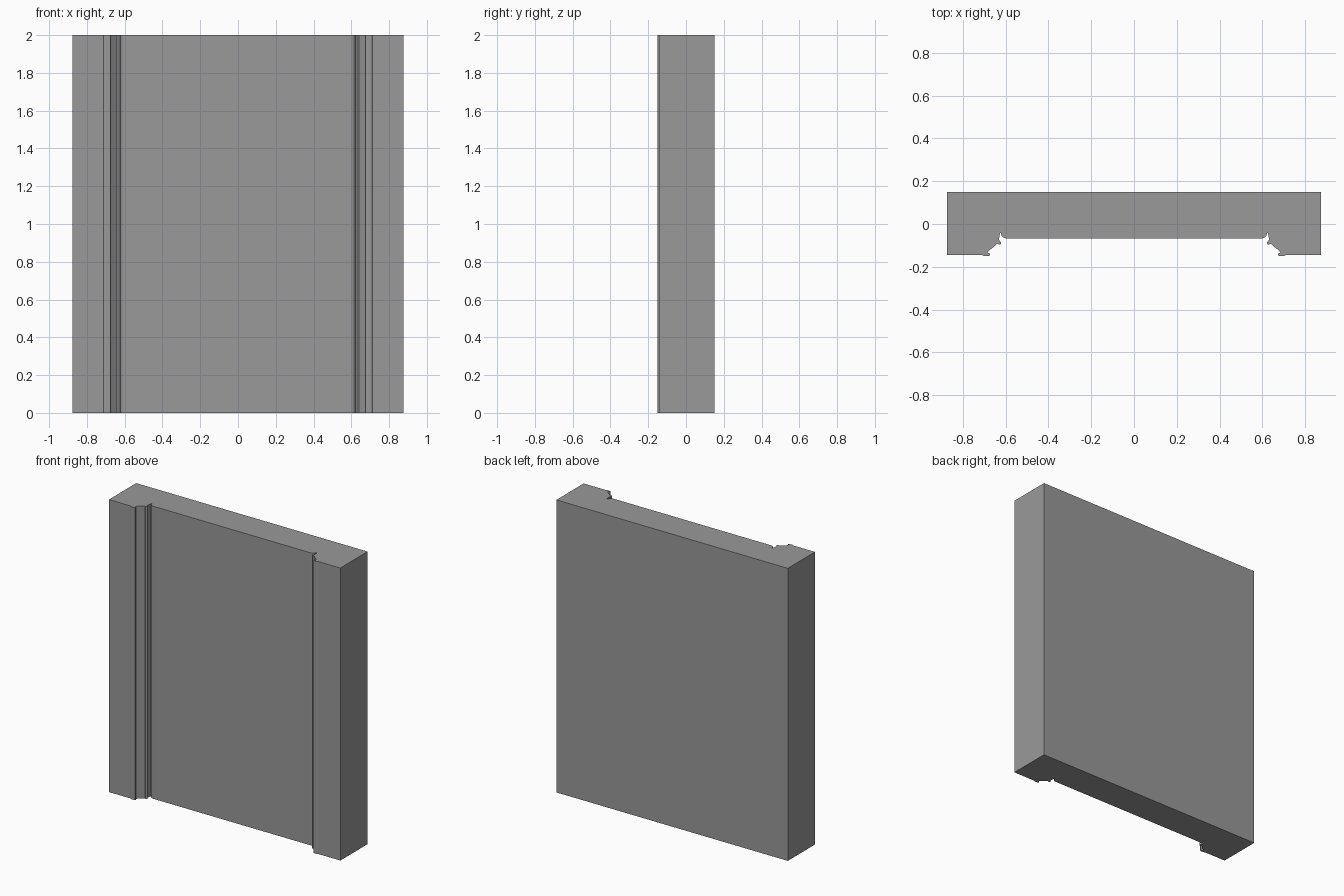
import bpy, bmesh
from math import sin, cos, radians

if "Cube" in bpy.data.objects:
    bpy.data.objects.remove(bpy.data.objects["Cube"])

HEIGHT = 2.0


def arc(cx, cy, r, a0, a1, n=6):
    """Points on a circular arc, angles in degrees."""
    angles = [radians(a0 + (a1 - a0) * i / n) for i in range(n + 1)]
    return [(cx + r * cos(a), cy + r * sin(a)) for a in angles]


# Right half of the plan, from the back corner round to the recessed panel
half = [(0.875, 0.15), (0.875, -0.144), (0.711, -0.144), (0.706, -0.148), (0.698, -0.15), (0.686, -0.149)]
half += arc(0.679, -0.143, 0.006, 270, 90, 5)            # outer bead
half += [(0.685, -0.133), (0.672, -0.119), (0.656, -0.107), (0.640, -0.092)]  # splayed face
half += arc(0.630, -0.089, 0.008, 270, 100, 6)           # inner bead
half += [(0.631, -0.074), (0.630, -0.058), (0.626, -0.041), (0.622, -0.041)]  # quirk
half += arc(0.598, -0.043, 0.024, 0, -90, 6)             # rounded panel edge

# Mirror the half plan to close the outline
outline = half + [(-x, y) for x, y in reversed(half)]

# Extrude the plan upward into the panelled wall section
bm = bmesh.new()
base = bm.faces.new([bm.verts.new((x, y, 0)) for x, y in outline])
top = bmesh.ops.extrude_face_region(bm, geom=[base], use_keep_orig=True)
bmesh.ops.translate(bm, vec=(0, 0, HEIGHT),
                    verts=[g for g in top["geom"] if isinstance(g, bmesh.types.BMVert)])
bmesh.ops.recalc_face_normals(bm, faces=bm.faces)
mesh = bpy.data.meshes.new("moulded_wall_panel")
bm.to_mesh(mesh)
bm.free()
panel = bpy.data.objects.new("moulded_wall_panel", mesh)
bpy.context.collection.objects.link(panel)

# Dark grey finish
grey = bpy.data.materials.new("dark_grey")
grey.diffuse_color = (0.32, 0.32, 0.32, 1)
grey.use_nodes = True
grey.node_tree.nodes["Principled BSDF"].inputs["Base Color"].default_value = grey.diffuse_color
mesh.materials.append(grey)

# Smooth the curved mouldings, keep the arrises sharp and the panel flat
bpy.context.view_layer.objects.active = panel
panel.select_set(True)
bpy.ops.object.shade_smooth_by_angle(angle=radians(35))
weighted = panel.modifiers.new("flat_panel_shading", 'WEIGHTED_NORMAL')
weighted.keep_sharp = True
